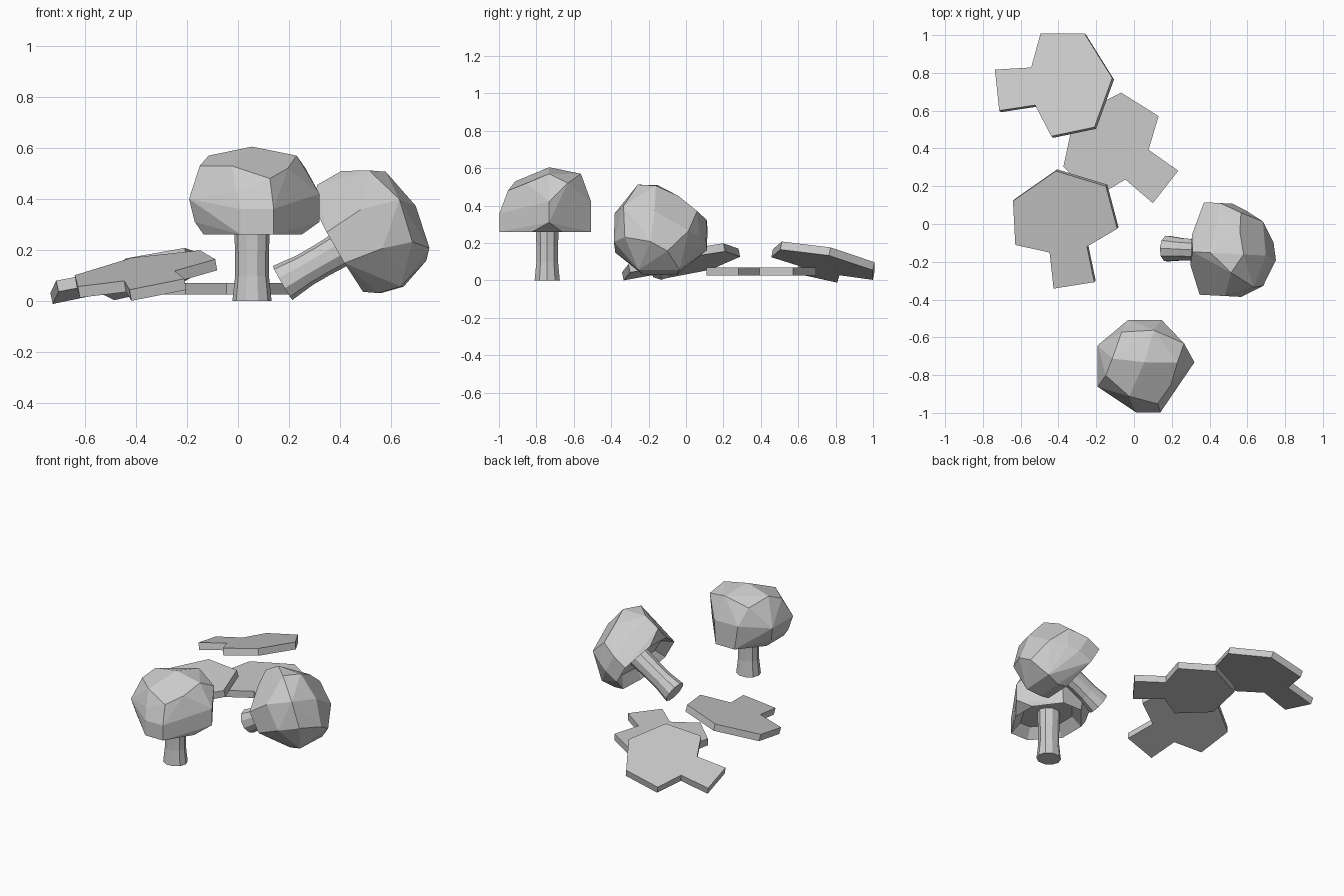
import bpy, bmesh
from math import radians, cos, sin, pi
from mathutils import Matrix, Vector

if "Cube" in bpy.data.objects:
    bpy.data.objects.remove(bpy.data.objects["Cube"])


def to_mesh(bm, name):
    bmesh.ops.recalc_face_normals(bm, faces=bm.faces[:])
    mesh = bpy.data.meshes.new(name)
    bm.to_mesh(mesh)
    bm.free()
    return mesh


def add(name, mesh, matrix=Matrix()):
    obj = bpy.data.objects.new(name, mesh)
    obj.matrix_world = matrix
    bpy.context.collection.objects.link(obj)
    return obj


# Faceted cap: hull of a few hand-placed points around the stem axis
CAP = [(0, .01, .605),
       (-.17, .03, .57), (-.12, .17, .53), (.05, .18, .57), (.175, .01, .57),
       (.21, .11, .52), (.14, -.11, .52), (-.08, -.17, .53), (-.205, -.06, .53),
       (-.06, -.225, .43), (.07, -.21, .48), (-.247, -.12, .40), (-.247, .10, .40),
       (-.085, .235, .42), (.09, .235, .42), (.265, .01, .42), (.265, .01, .31),
       (.085, -.255, .36), (-.045, -.255, .36), (-.225, -.10, .31), (-.225, .08, .31),
       (.085, -.255, .26), (-.045, -.255, .26), (-.19, -.10, .26), (-.19, .08, .26),
       (-.06, .235, .26), (.08, .235, .26), (.195, .08, .26), (.195, -.08, .26)]


def cap_mesh():
    bm = bmesh.new()
    for p in CAP:
        bm.verts.new(p)
    res = bmesh.ops.convex_hull(bm, input=bm.verts[:])
    bmesh.ops.delete(bm, geom=list({v for v in bm.verts if not v.link_faces}), context='VERTS')
    bmesh.ops.dissolve_limit(bm, angle_limit=radians(5), verts=bm.verts[:], edges=bm.edges[:])
    bmesh.ops.recalc_face_normals(bm, faces=bm.faces[:])
    # hollow underside
    under = [f for f in bm.faces if f.normal.z < -.99]
    bmesh.ops.inset_region(bm, faces=under, thickness=.06, depth=-.06)
    return to_mesh(bm, "cap")


# Flared stem
def stem_mesh(sides=10):
    bm = bmesh.new()
    rings = []
    for r, z in [(.077, 0), (.066, .10), (.066, .18), (.073, .36)]:
        rings.append([bm.verts.new((r * cos(2 * pi * i / sides), .92 * r * sin(2 * pi * i / sides), z))
                      for i in range(sides)])
    for a, b in zip(rings, rings[1:]):
        for i in range(sides):
            j = (i + 1) % sides
            bm.faces.new((a[i], a[j], b[j], b[i]))
    bm.faces.new(rings[0])
    bm.faces.new(rings[-1])
    return to_mesh(bm, "stem")


# Flat slice: mirrored mushroom outline, laid on a sloping plane
HALF = [(.109, 0), (.10, .192), (.273, .26), (.249, .492)]
OUTLINE = HALF + [(0, .613)] + [(-x, y) for x, y in reversed(HALF)]


def add_slice(name, origin, heading, slope, thick=.045):
    ox, oy, oz = origin
    turn = Matrix.Rotation(radians(heading - 90), 3, 'Z')
    drop = Vector((-slope[0], -slope[1], 1)).normalized() * thick
    bm = bmesh.new()
    top = []
    for x, y in OUTLINE:
        d = turn @ Vector((x, y, 0))
        top.append(Vector((ox + d.x, oy + d.y, oz + slope[0] * d.x + slope[1] * d.y)))
    up = [bm.verts.new(p) for p in top]
    low = [bm.verts.new(p - drop) for p in top]
    bm.faces.new(up)
    bm.faces.new(low[::-1])
    for i in range(len(up)):
        j = (i + 1) % len(up)
        bm.faces.new((up[i], low[i], low[j], up[j]))
    add(name, to_mesh(bm, name))


# Whole mushrooms: one upright, one lying over
cap, stem = cap_mesh(), stem_mesh()
upright = Matrix.Translation((.055, -.742, 0))
lying = (Matrix.Translation((.175, -.13, .07)) @ Matrix.Rotation(radians(-3), 4, 'Z')
         @ Matrix.Rotation(radians(60), 4, 'Y') @ Matrix.Rotation(pi, 4, 'Z'))
for label, m in (("upright", upright), ("lying", lying)):
    add(label + "_cap", cap, m)
    add(label + "_stem", stem, m)

# Three slices
add_slice("front_slice", (-.318, -.325, .065), 99, (.167, .20))
add_slice("middle_slice", (.167, .196, .07), 142, (0, 0))
add_slice("back_slice", (-.725, .709, .055), 6, (.22, -.20))
